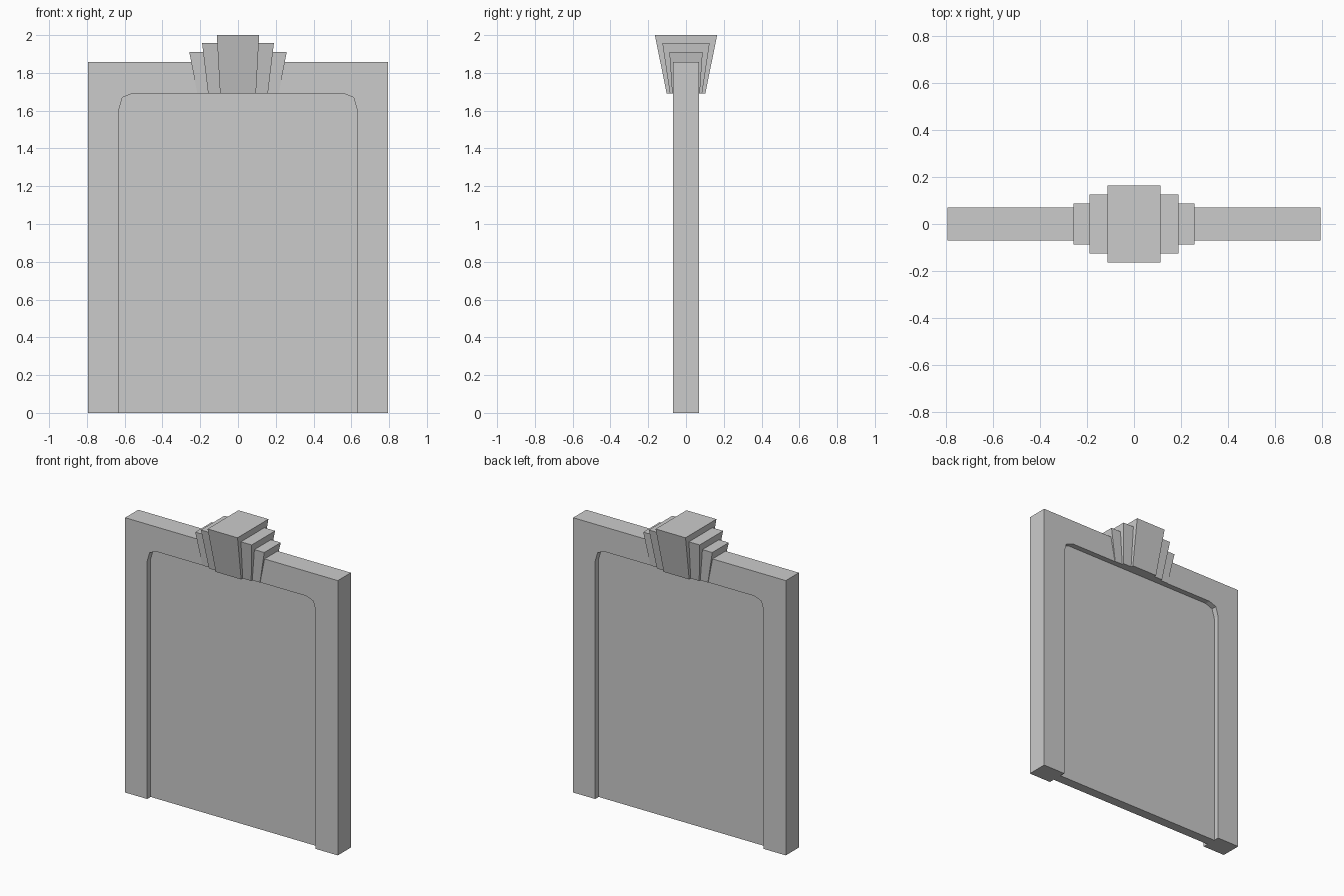
import bpy, bmesh

if "Cube" in bpy.data.objects:
    bpy.data.objects.remove(bpy.data.objects["Cube"])


def finish(name, bm):
    bmesh.ops.recalc_face_normals(bm, faces=bm.faces[:])
    me = bpy.data.meshes.new(name)
    bm.to_mesh(me)
    bm.free()
    ob = bpy.data.objects.new(name, me)
    bpy.context.collection.objects.link(ob)
    return ob


def slab(name, profile, depth):
    """Extrude an x-z outline symmetrically about y = 0."""
    bm = bmesh.new()
    face = bm.faces.new([bm.verts.new((x, -depth, z)) for x, z in profile])
    ext = bmesh.ops.extrude_face_region(bm, geom=[face])["geom"]
    for v in ext:
        if isinstance(v, bmesh.types.BMVert):
            v.co.y = depth
    return finish(name, bm)


def wedge(name, bottom, top, z0, z1):
    """Block flaring from bottom (half x, half y) to top (half x, half y)."""
    bm = bmesh.new()
    bmesh.ops.create_cube(bm, size=2)
    for v in bm.verts:
        hx, hy = top if v.co.z > 0 else bottom
        v.co = (v.co.x * hx, v.co.y * hy, z1 if v.co.z > 0 else z0)
    return finish(name, bm)


W, H, SPRING = 0.795, 1.857, 1.69

# Opening outline with faceted upper corners, mirrored left to right
left = [(-0.63, 0), (-0.63, 1.607), (-0.612, 1.67), (-0.56, SPRING)]
opening = left + [(-x, z) for x, z in reversed(left)]

# Surround and recessed panel
slab("frame", [(-W, 0)] + opening + [(W, 0), (W, H), (-W, H)], 0.07)
slab("panel", opening, 0.033)

# Stepped keystone, from the centre outwards
wedge("keystone_centre", (0.095, 0.102), (0.112, 0.165), SPRING, 2.0)
wedge("keystone_middle", (0.158, 0.085), (0.19, 0.125), SPRING, 1.957)
wedge("keystone_outer", (0.215, 0.073), (0.258, 0.088), SPRING, 1.91)
